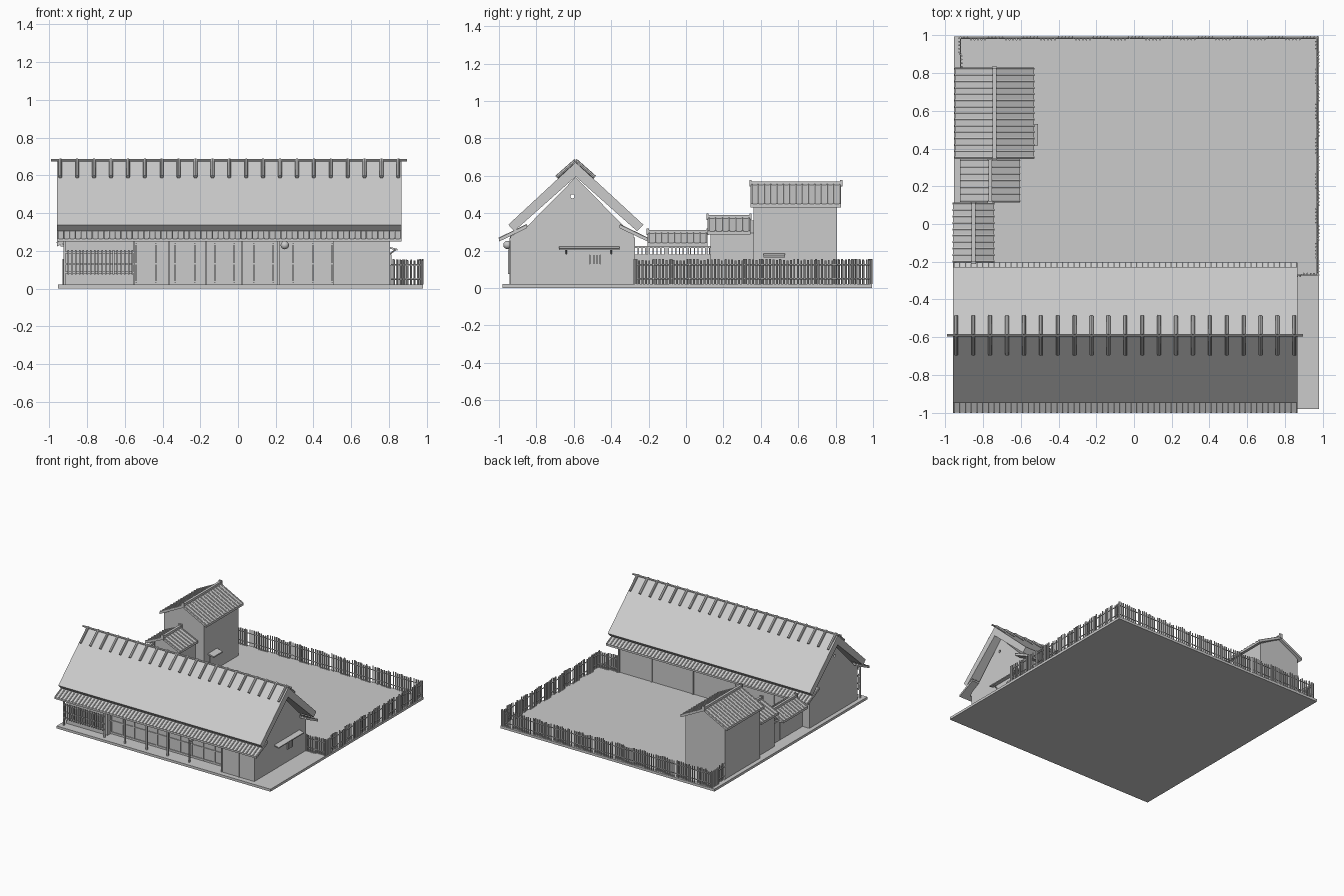
import bpy, bmesh, math, random
from mathutils import Vector

random.seed(4)
cube = bpy.data.objects.get("Cube")
if cube:
    bpy.data.objects.remove(cube)

grey = bpy.data.materials.new("plain grey")
grey.use_nodes = True
grey.diffuse_color = (0.6, 0.6, 0.6, 1)
grey.node_tree.nodes["Principled BSDF"].inputs["Base Color"].default_value = (0.6, 0.6, 0.6, 1)


def finish(name, bm):
    bmesh.ops.recalc_face_normals(bm, faces=bm.faces)
    mesh = bpy.data.meshes.new(name)
    bm.to_mesh(mesh)
    bm.free()
    mesh.materials.append(grey)
    ob = bpy.data.objects.new(name, mesh)
    bpy.context.collection.objects.link(ob)
    return ob


def box(bm, x, y, z):
    vs = bmesh.ops.create_cube(bm, size=1)["verts"]
    for v in vs:
        v.co = [(lo + hi) / 2 + c * (hi - lo) for c, (lo, hi) in zip(v.co, (x, y, z))]


def prism(bm, pts, axis, lo, hi):
    def at(u, z, w):
        return (w, u, z) if axis == "x" else (u, w, z)
    a, b = ([bm.verts.new(at(u, z, w)) for u, z in pts] for w in (lo, hi))
    bm.faces.new(a)
    bm.faces.new(b)
    for i in range(len(pts)):
        j = (i + 1) % len(pts)
        bm.faces.new((a[i], a[j], b[j], b[i]))


def tube(bm, p, q, r, n=6):
    p, q = Vector(p), Vector(q)
    d = q - p
    vs = bmesh.ops.create_cone(bm, cap_ends=True, segments=n, radius1=r, radius2=r, depth=d.length)["verts"]
    rot = d.to_track_quat("Z", "Y")
    for v in vs:
        v.co = rot @ v.co + (p + q) / 2


def steps(lo, hi, gap):
    n = max(1, round((hi - lo) / gap))
    return [lo + (hi - lo) * i / n for i in range(n + 1)]


# Ground slab
bm = bmesh.new()
box(bm, (-.955, .98), (-.98, .995), (0, .02))
finish("ground_slab", bm)

# House walls: end bays stand forward, middle bay is recessed behind a porch
RIDGE = -.59
cut = bmesh.new()
for y in (-.607, -.572):
    tube(cut, (-1.1, y, .49), (1.1, y, .49), .011, 16)
cutter = finish("vent_cutter", cut)
cutter.hide_render = True
cutter.hide_viewport = True
for name, lo, hi, front in (("left_bay", -.92, -.55, -.9), ("middle_bay", -.55, .51, -.86),
                            ("right_bay", .51, .805, -.938)):
    bm = bmesh.new()
    top = .335 + (front + .85) * .5 - .015
    prism(bm, [(front, .02), (front, top), (-.86, .318), (RIDGE, .592), (-.32, .318),
               (-.28, .285), (-.28, .02)], "x", lo, hi)
    ob = finish(name + "_wall", bm)
    mod = ob.modifiers.new("vents", "BOOLEAN")
    mod.object = cutter
    mod.solver = "EXACT"

# Thatched roof with a perpendicular cut at the eaves
bm = bmesh.new()
prism(bm, [(RIDGE, .672), (-.95, .338), (-.918, .304), (RIDGE, .595), (-.262, .304), (-.228, .338)],
      "x", -.96, .868)
finish("thatch_roof", bm)

# Ridge pole and straddling ridge bars
bm = bmesh.new()
tube(bm, (-.99, RIDGE, .679), (.895, RIDGE, .679), .007, 8)
for x in steps(-.942, .85, .09):
    for s in (-1, 1):
        tube(bm, (x, RIDGE, .682), (x, RIDGE + s * .102, .592), .01, 8)
finish("ridge_bars", bm)

# Tiled pent roofs along front and back
for name, s, outer, inner in (("front", -1, -1.0, -.85), ("back", 1, -.205, -.355)):
    bm = bmesh.new()
    prism(bm, [(outer, .262), (inner, .335), (inner, .32), (outer, .248)], "x", -.96, .868)
    for x in steps(-.954, .862, .0305):
        tube(bm, (x, outer, .263), (x, inner, .336), .006)
    finish(name + "_pent_roof", bm)

# Porch posts, eave beam, sliding door frames
bm = bmesh.new()
for x in (-.92, -.55, -.365, -.17, .02, .215, .51):
    box(bm, (x - .005, x + .005), (-.942, -.93), (.02, .28))
box(bm, (-.92, .805), (-.945, -.93), (.25, .268))
for x in steps(-.54, .5, .1):
    box(bm, (x - .004, x + .004), (-.868, -.858), (.03, .24))
for z in (.035, .13, .235):
    box(bm, (-.55, .51), (-.866, -.858), (z - .004, z + .004))
box(bm, (.66, .67), (-.943, -.935), (.02, .26))
finish("porch_frame", bm)

# Front lattice
bm = bmesh.new()
for x in steps(-.9, -.56, .02):
    box(bm, (x - .004, x + .004), (-.952, -.942), (.075, .205))
for z in (.085, .13, .19):
    box(bm, (-.915, -.55), (-.944, -.936), (z - .005, z + .005))
finish("front_lattice", bm)

# Hanging ball under the front eave
bm = bmesh.new()
bmesh.ops.create_uvsphere(bm, u_segments=16, v_segments=10, radius=.022)
bmesh.ops.translate(bm, verts=bm.verts, vec=(.248, -.955, .23))
for f in bm.faces:
    f.smooth = True
finish("hanging_ball", bm)

# Side window with a small awning
bm = bmesh.new()
prism(bm, [(.8, .222), (.845, .21), (.845, .202), (.8, .212)], "y", -.68, -.355)
for y in (-.64, -.4):
    tube(bm, (.8, y, .18), (.835, y, .206), .004)
for y in steps(-.512, -.458, .018):
    box(bm, (.8, .814), (y - .004, y + .004), (.125, .18))
for z in (.125, .18):
    box(bm, (.8, .812), (-.516, -.454), (z - .004, z + .004))
finish("side_window", bm)

# Back wall posts and rails
bm = bmesh.new()
for x in (-.6, -.25, .13, .505, .8):
    box(bm, (x - .005, x + .005), (-.285, -.272), (.02, .27))
box(bm, (-.92, .805), (-.283, -.273), (.225, .237))
finish("back_wall_frame", bm)


# Tiled gable roof running front to back
def tiled_roof(name, x0, x1, y0, y1, eave, ridge):
    mid = (x0 + x1) / 2
    top, t = ridge - .015, .018
    bm = bmesh.new()
    prism(bm, [(mid, top), (x0, eave + t), (x0, eave), (mid, top - t), (x1, eave), (x1, eave + t)], "y", y0, y1)
    for y in steps(y0 + .007, y1 - .007, .0335):
        for x in (x0, x1):
            tube(bm, (mid, y, top), (x, y, eave + t), .006)
    box(bm, (mid - .01, mid + .01), (y0, y1), (top - .01, ridge))
    for y in (y0, y1):
        box(bm, (mid - .014, mid + .014), (y - .006, y + .006), (top - .012, ridge + .008))
    finish(name + "_roof", bm)


def gable_body(name, x0, x1, y0, y1, side, peak):
    bm = bmesh.new()
    prism(bm, [(x0, .02), (x0, side), ((x0 + x1) / 2, peak), (x1, side), (x1, .02)], "y", y0, y1)
    finish(name + "_walls", bm)


tiled_roof("storehouse", -.95, -.53, .345, .83, .43, .57)
gable_body("storehouse", -.92, -.56, .36, .808, .44, .54)
tiled_roof("shed", -.92, -.605, .115, .345, .285, .39)
gable_body("shed", -.89, -.635, .13, .36, .293, .36)
tiled_roof("garden_wall", -.96, -.742, -.205, .115, .222, .31)

# Storehouse door canopy
bm = bmesh.new()
prism(bm, [(-.56, .185), (-.51, .172), (-.51, .162), (-.56, .172)], "y", .415, .53)
box(bm, (-.562, -.555), (.43, .515), (.02, .16))
finish("storehouse_door", bm)

# Roofed garden wall with an open slatted top
bm = bmesh.new()
box(bm, (-.858, -.844), (-.28, .13), (.02, .18))
for y in steps(-.275, .125, .02):
    box(bm, (-.855, -.847), (y - .003, y + .003), (.18, .225))
box(bm, (-.857, -.845), (-.28, .13), (.215, .225))
for y in (-.2, -.105, .01, .11):
    box(bm, (-.86, -.842), (y - .006, y + .006), (.02, .29))
for y in (-.2, .11):
    box(bm, (-.94, -.762), (y - .005, y + .005), (.222, .235))
finish("garden_wall", bm)


# Picket fence: groups of pickets alternate between both sides of the rails
def fence(name, p, q):
    p, q = Vector(p), Vector(q)
    d = (q - p).normalized()
    side = Vector((-d.y, d.x, 0))
    length = (q - p).length
    bm = bmesh.new()
    for z in (.05, .125):
        up = Vector((0, 0, z))
        tube(bm, p + up, q + up, .004)
    for i, s in enumerate(steps(0, length, .0185)):
        c = p + d * s + side * (.007 if i // 5 % 2 else -.007)
        top = .15 + random.uniform(-.004, .006)
        tube(bm, c + Vector((0, 0, .02)), c + Vector((0, 0, top)), .005)
    for s in steps(0, length, .1):
        c = p + d * s
        tube(bm, c + Vector((0, 0, .02)), c + Vector((0, 0, .155)), .005)
    finish(name, bm)


fence("right_fence", (.972, -.27, 0), (.972, .985, 0))
fence("back_fence", (.972, .985, 0), (-.92, .985, 0))
fence("left_fence", (-.92, .985, 0), (-.92, .815, 0))
fence("front_fence", (.81, -.27, 0), (.972, -.27, 0))
